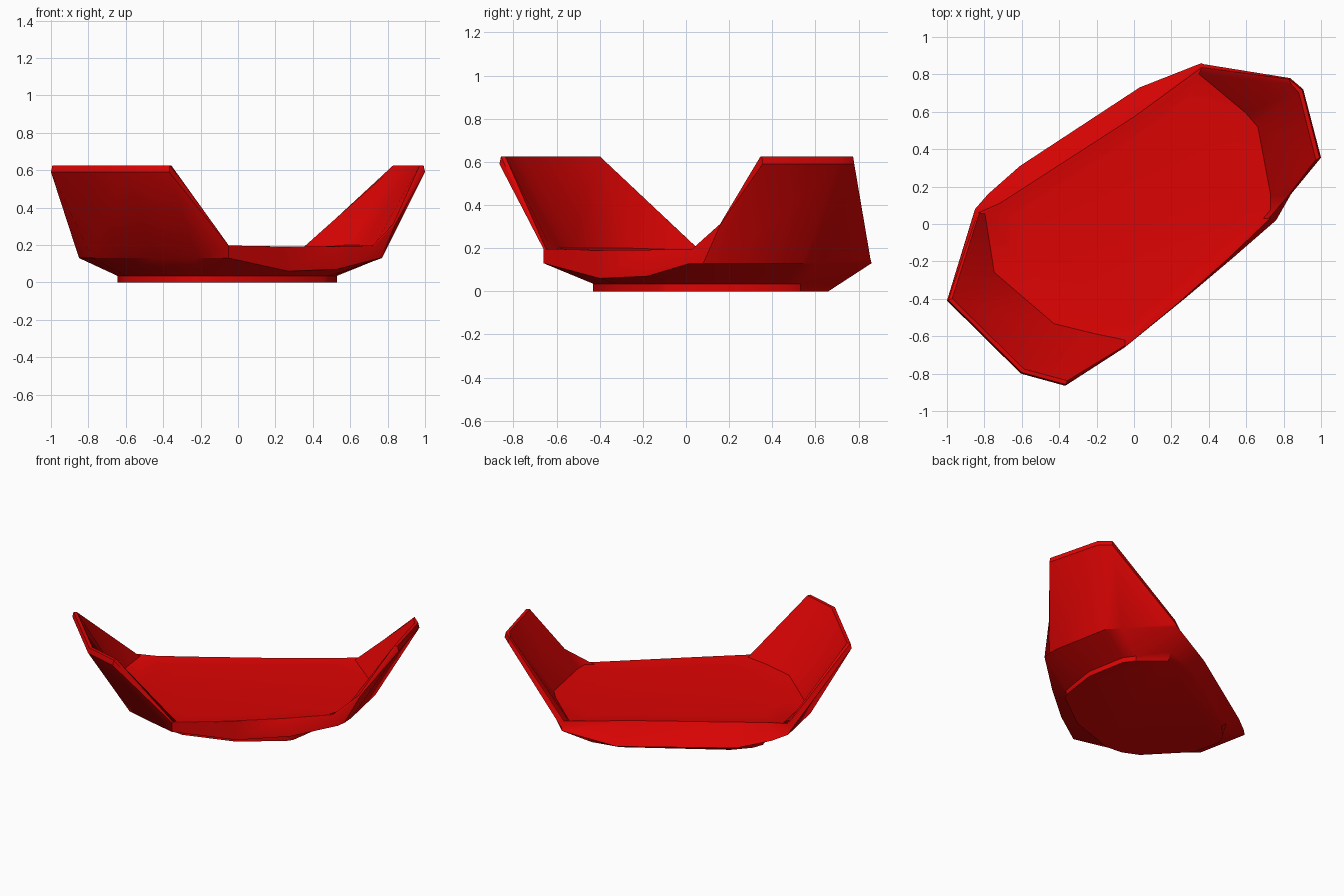
import bpy, bmesh
from mathutils import Vector

if "Cube" in bpy.data.objects:
    bpy.data.objects.remove(bpy.data.objects["Cube"])

# Stations around the dish, anticlockwise from the near side:
# base x, y | hull chine x, y, z | outer rim x, y, z
STATIONS = [
    (-.13, -.43, -.05, -.66, .13, -.05, -.66, .195),
    (.20, -.32, .27, -.40, .06, .23, -.43, .19),
    (.46, -.13, .53, -.18, .07, .50, -.19, .19),
    (.49, -.09, .76, .02, .13, .73, .03, .195),
    (.51, .04, .77, .08, .13, .84, .16, .31),
    (.53, .19, .765, .16, .13, 1.0, .355, .59),
    (.48, .46, .69, .54, .13, .905, .72, .59),
    (.43, .53, .62, .62, .13, .835, .78, .59),
    (.27, .66, .36, .86, .13, .37, .855, .15),
    (.08, .62, .03, .73, .06, .00, .575, .188),
    (-.52, .25, -.61, .31, .06, -.55, .22, .188),
    (-.62, .14, -.78, .16, .10, -.72, .11, .19),
    (-.645, .07, -.85, .08, .13, -.855, .06, .155),
    (-.60, -.12, -.78, -.27, .13, -1.0, -.41, .59),
    (-.36, -.37, -.45, -.56, .13, -.605, -.80, .59),
    (-.25, -.42, -.22, -.62, .13, -.368, -.865, .59),
]
BACK_CORNERS = (8, 12)


def inset(p, d, dz=0):
    flat = Vector((p[0], p[1], 0))
    flat -= flat.normalized() * d
    return Vector((flat.x, flat.y, p[2] + dz))


def skin(name, loops, mat):
    bm = bmesh.new()
    rings = [[bm.verts.new(p) for p in loop] for loop in loops]
    n = len(rings[0])
    for a, b in zip(rings, rings[1:]):
        for i in range(n):
            j = (i + 1) % n
            bm.faces.new((a[i], a[j], b[j], b[i]))
    bm.faces.new(rings[0][::-1])
    bm.faces.new(rings[-1])
    bmesh.ops.recalc_face_normals(bm, faces=bm.faces)
    me = bpy.data.meshes.new(name)
    bm.to_mesh(me)
    bm.free()
    ob = bpy.data.objects.new(name, me)
    bpy.context.collection.objects.link(ob)
    me.materials.append(mat)
    bpy.ops.object.select_all(action='DESELECT')
    ob.select_set(True)
    bpy.context.view_layer.objects.active = ob
    bpy.ops.object.shade_smooth_by_angle(angle=0.6)
    return ob


red = bpy.data.materials.new("red")
red.diffuse_color = (0.72, 0.001, 0.001, 1)
red.use_nodes = True
red.node_tree.nodes["Principled BSDF"].inputs["Base Color"].default_value = red.diffuse_color

foot = [Vector((s[0], s[1], 0)) for s in STATIONS]
chine = [Vector(s[2:5]) for s in STATIONS]
rim = [Vector(s[5:8]) for s in STATIONS]

# Foot wall is upright, but slopes into the hull along the back side
foot_top = [f.lerp(c, .27) if 8 <= i <= 10 else f + Vector((0, 0, .035))
            for i, (f, c) in enumerate(zip(foot, chine))]

# Raised ends carry a narrow chamfered lip; the low sides are plain
lip, lip_in, bend, floor = [], [], [], []
for i, (p, c) in enumerate(zip(rim, chine)):
    high = p.z > .5
    if high:
        top = inset(p, .008, .035)
        inner = inset(top, .022)
        if i == 7:
            inner = top + Vector((.012, -.028, 0))
        b = inset(c, .035, .07)
    else:
        top = inset(p, .02, .04) if i in BACK_CORNERS else inset(p, .002, .002)
        inner = inset(top, .008)
        b = inset((c.x, c.y, .2), .04) if i == 4 else inset(inner, .03, -.005)
    lip.append(top)
    lip_in.append(inner)
    bend.append(b)
    floor.append(Vector((b.x * .8, b.y * .8, .182)))

# Dish: flat foot, flared hull, tall lipped ends and a shallow filled floor
skin("dish", [foot, foot_top, chine, rim, lip, lip_in, bend, floor], red)
